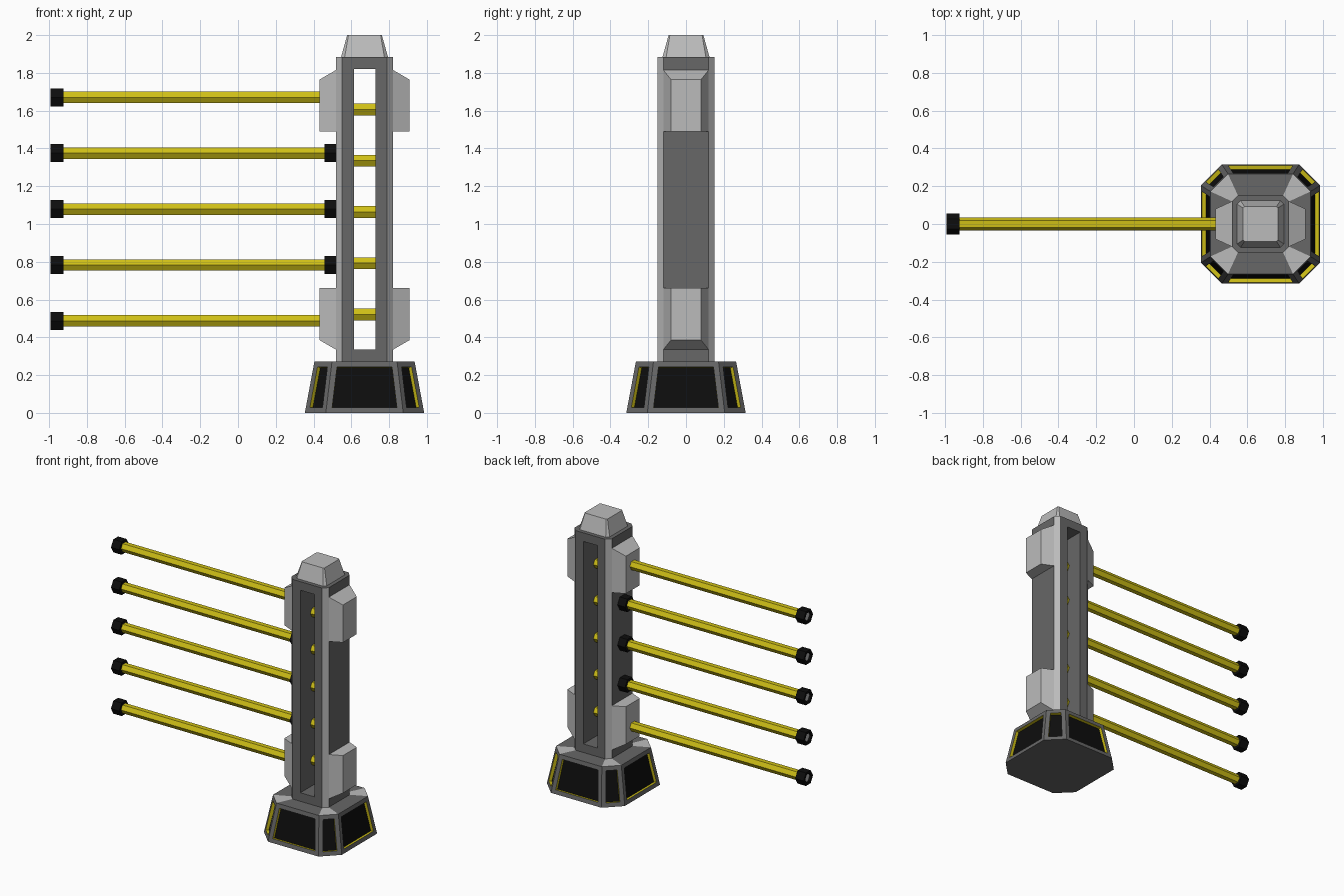
import bpy, bmesh
from math import sin, cos, pi

if "Cube" in bpy.data.objects:
    bpy.data.objects.remove(bpy.data.objects["Cube"])

CX = 0.67          # x of the post axis
MID = 1.075        # mirror height of the side blocks


def mat(name, r, g, b):
    m = bpy.data.materials.new(name)
    m.diffuse_color = (r, g, b, 1)
    m.use_nodes = True
    m.node_tree.nodes["Principled BSDF"].inputs["Base Color"].default_value = m.diffuse_color
    return m


LIGHT, DARK, BLACK, YELLOW = range(4)
MATS = [mat("light_grey", .5, .5, .5), mat("dark_grey", .135, .135, .135),
        mat("black", .004, .004, .004), mat("yellow", .62, .52, .008)]


def loft(rings, index):
    """Skin a stack of equal-length rings and close both ends."""
    bm = bmesh.new()
    vs = [[bm.verts.new(p) for p in ring] for ring in rings]
    n = len(rings[0])
    for a, b in zip(vs, vs[1:]):
        for i in range(n):
            j = (i + 1) % n
            bm.faces.new((a[i], a[j], b[j], b[i]))
    bm.faces.new(vs[0])
    bm.faces.new(vs[-1])
    bmesh.ops.recalc_face_normals(bm, faces=bm.faces)
    for f in bm.faces:
        f.material_index = index
    bm.normal_update()
    return bm


def finish(bm, name):
    bmesh.ops.recalc_face_normals(bm, faces=bm.faces)
    me = bpy.data.meshes.new(name)
    bm.to_mesh(me)
    bm.free()
    for m in MATS:
        me.materials.append(m)
    ob = bpy.data.objects.new(name, me)
    bpy.context.collection.objects.link(ob)
    return ob


def octagon(h, c, z):
    pts = [(h, -c), (h, c), (c, h), (-c, h), (-h, c), (-h, -c), (-c, -h), (c, -h)]
    return [(CX + x, y, z) for x, y in pts]


def hexagon(x, r, z):
    return [(x, r * cos(k * pi / 3), z + r * sin(k * pi / 3)) for k in range(6)]


def diagonal(f):
    c = f.calc_center_median()
    return abs(abs(c.x - CX) - abs(c.y)) < 0.02 and abs(c.y) > 0.05


# Base: tapered octagon with yellow-edged black recesses
bm = loft([octagon(.316, .205, 0), octagon(.265, .172, .273),
           octagon(.152, .12, .273)], DARK)
for f in bm.faces:
    if f.normal.z > .9 and diagonal(f):
        f.material_index = LIGHT
sides = [f for f in bm.faces if abs(f.normal.z) < .5]
bmesh.ops.inset_individual(bm, faces=sides, thickness=.03, use_even_offset=True)
walls = bmesh.ops.inset_individual(bm, faces=sides, thickness=0, depth=-.022)["faces"]
for f in walls:
    f.material_index = YELLOW
for f in sides:
    f.material_index = BLACK
finish(bm, "base")

# Post: chamfered column with a slot running front to back
bm = loft([octagon(.152, .12, .273), octagon(.152, .12, 1.885)], DARK)
for f in bm.faces:
    if abs(f.normal.z) < .5 and diagonal(f):
        f.material_index = LIGHT
fronts = [f for f in bm.faces if abs(f.normal.y) > .9]
bmesh.ops.inset_individual(bm, faces=fronts, thickness=.063, use_even_offset=True)
rims = [e for f in fronts for e in f.edges]
bmesh.ops.delete(bm, geom=fronts, context='FACES_ONLY')
for f in bmesh.ops.bridge_loops(bm, edges=rims)["faces"]:
    f.material_index = DARK
finish(bm, "post")

# Top cap
finish(loft([octagon(.124, .105, 1.885), octagon(.092, .085, 2.0)], LIGHT), "top_cap")

# Side blocks: left/right, upper/lower
for sx in (-1, 1):
    for sz in (-1, 1):
        rings = []
        for x, y, top in ((.145, .12, .74), (.152, .12, .74), (.238, .08, .69)):
            rings.append([(CX + sx * x, v, MID + sz * w) for v, w in
                          ((-y, .415), (y, .415), (y, top), (-y, top))])
        finish(loft(rings, LIGHT), "side_block")

# Rails with hollow end collars
for i in range(5):
    z = .487 + i * .296
    finish(loft([hexagon(-.95, .035, z), hexagon(.53, .035, z)], YELLOW), "rail")
    bm = loft([hexagon(-.925, .055, z), hexagon(-.993, .055, z),
               hexagon(-.993, .036, z), hexagon(-.978, .036, z)], BLACK)
    for f in bm.faces:
        if len(f.verts) == 6 and f.calc_center_median().x < -.95:
            f.material_index = LIGHT
    finish(bm, "rail_end_collar")
    finish(loft([hexagon(.457, .055, z), hexagon(.522, .055, z)], BLACK), "rail_post_collar")

# Short bars across the slot
for i in range(5):
    z = .521 + i * .2715
    finish(loft([hexagon(CX - .07, .036, z), hexagon(CX + .07, .036, z)], YELLOW), "slot_bar")
